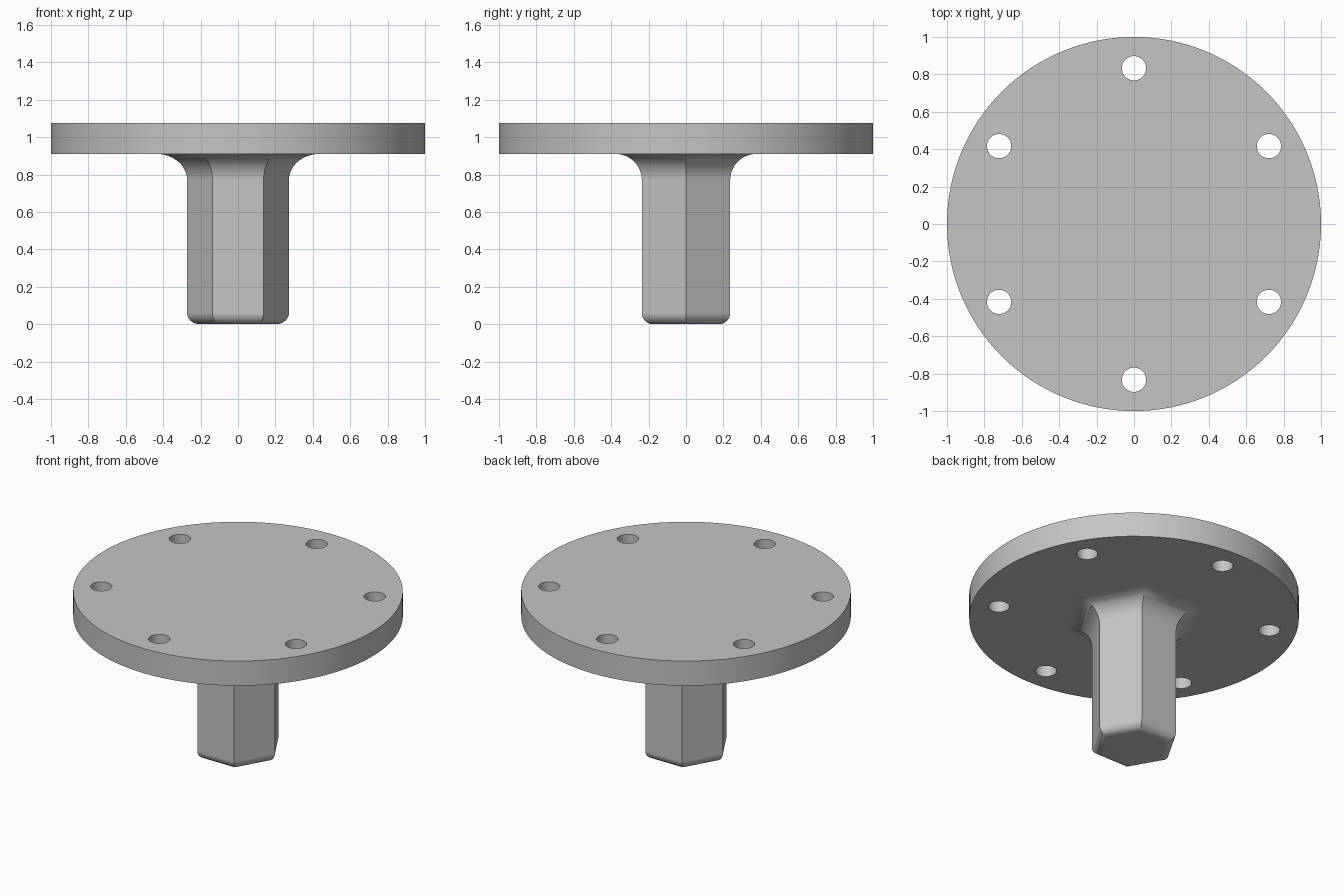
import bpy, bmesh, math

cube = bpy.data.objects.get("Cube")
if cube:
    bpy.data.objects.remove(cube, do_unlink=True)

PLATE_BOTTOM, PLATE_TOP = 0.91, 1.075
APOTHEM = 0.236        # half the width across the flats
FLARE, ROUND = 0.14, 0.06
STEPS = 12

steel = bpy.data.materials.new("light_grey_metal")
steel.use_nodes = True
grey = (0.56, 0.56, 0.56, 1)
steel.diffuse_color = grey
steel.node_tree.nodes["Principled BSDF"].inputs["Base Color"].default_value = grey


def finish(obj):
    """Material and smooth shading with sharp corners kept."""
    obj.data.materials.clear()
    obj.data.materials.append(steel)
    bpy.ops.object.select_all(action='DESELECT')
    obj.select_set(True)
    bpy.context.view_layer.objects.active = obj
    bpy.ops.object.shade_smooth_by_angle(angle=math.radians(30))


def cylinder(name, radius, bottom, top, sides, x=0, y=0):
    bpy.ops.mesh.primitive_cylinder_add(
        vertices=sides, radius=radius, depth=top - bottom,
        location=(x, y, (top + bottom) / 2))
    obj = bpy.context.object
    obj.name = name
    return obj


# Round mounting plate with a ring of six bolt holes
plate = cylinder("mounting_plate", 1, PLATE_BOTTOM, PLATE_TOP, 128)
for i in range(6):
    a = math.radians(30 + 60 * i)
    drill = cylinder("bolt_hole_cutter", 0.065, PLATE_BOTTOM - 0.1, PLATE_TOP + 0.1,
                     40, 0.833 * math.cos(a), 0.833 * math.sin(a))
    drill.hide_render = True
    cut = plate.modifiers.new("bolt_hole", 'BOOLEAN')
    cut.operation, cut.solver, cut.object = 'DIFFERENCE', 'EXACT', drill
    bpy.context.view_layer.objects.active = plate
    bpy.ops.object.modifier_apply(modifier=cut.name)
    bpy.data.objects.remove(drill, do_unlink=True)
finish(plate)

# Shaft profile: rounded foot, straight flats, flare into the plate
quarter = [math.pi / 2 * i / STEPS for i in range(STEPS + 1)]
profile = [(APOTHEM - ROUND + ROUND * math.sin(t), ROUND - ROUND * math.cos(t))
           for t in quarter]
profile += [(APOTHEM + FLARE - FLARE * math.cos(t),
             PLATE_BOTTOM - FLARE + FLARE * math.sin(t)) for t in quarter]

# Hexagonal shaft lofted through the profile, flats facing front and back
bm = bmesh.new()
rings = []
for apothem, z in profile:
    r = apothem / math.cos(math.pi / 6)
    rings.append([bm.verts.new((r * math.cos(math.pi / 3 * k),
                                r * math.sin(math.pi / 3 * k), z)) for k in range(6)])
for low, high in zip(rings, rings[1:]):
    for k in range(6):
        n = (k + 1) % 6
        bm.faces.new((low[k], low[n], high[n], high[k]))
bm.faces.new(reversed(rings[0]))
mesh = bpy.data.meshes.new("hex_shaft")
bm.to_mesh(mesh)
bm.free()
shaft = bpy.data.objects.new("hex_shaft", mesh)
bpy.context.collection.objects.link(shaft)
finish(shaft)
weighted = shaft.modifiers.new("flat_sides", 'WEIGHTED_NORMAL')
weighted.keep_sharp = True
